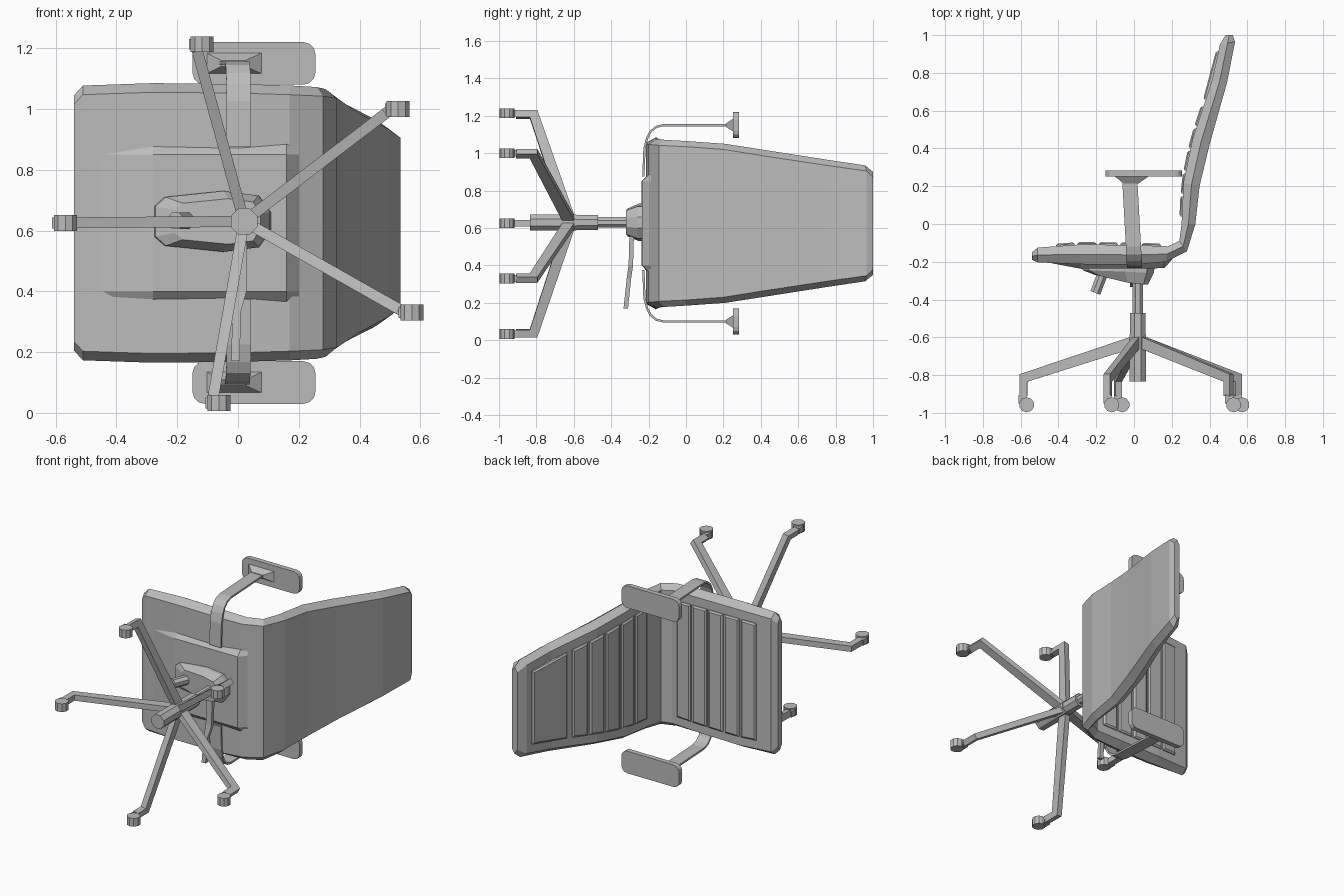
import bpy, bmesh
from math import sin, cos, pi
from mathutils import Vector

if "Cube" in bpy.data.objects:
    bpy.data.objects.remove(bpy.data.objects["Cube"])

GREY = bpy.data.materials.new("plain grey")
GREY.use_nodes = True
GREY.diffuse_color = (0.5, 0.5, 0.5, 1)
GREY.node_tree.nodes["Principled BSDF"].inputs["Base Color"].default_value = (0.5, 0.5, 0.5, 1)
MID = 0.625   # height of the chair's middle plane, as it lies on its side
HUB = Vector((0.02, 0, 0.63))


def loft(name, rings):
    """Join rings of equal length into a closed flat-shaded solid."""
    bm = bmesh.new()
    loops = [[bm.verts.new(p) for p in r] for r in rings]
    n = len(loops[0])
    for a, b in zip(loops, loops[1:]):
        for i in range(n):
            j = (i + 1) % n
            bm.faces.new((a[i], a[j], b[j], b[i]))
    bm.faces.new(loops[0])
    bm.faces.new(loops[-1])
    bmesh.ops.recalc_face_normals(bm, faces=bm.faces)
    mesh = bpy.data.meshes.new(name)
    bm.to_mesh(mesh)
    bm.free()
    mesh.materials.append(GREY)
    obj = bpy.data.objects.new(name, mesh)
    bpy.context.collection.objects.link(obj)
    return obj


def tube(name, a, b, ra, rb=None, sides=8):
    a, b = Vector(a), Vector(b)
    q = (b - a).to_track_quat('Z', 'Y')

    def ring(c, r):
        return [c + q @ Vector((r * cos((i + .5) * 2 * pi / sides), r * sin((i + .5) * 2 * pi / sides), 0))
                for i in range(sides)]
    return loft(name, [ring(a, ra), ring(b, rb or ra)])


def rect(x0, x1, z0, z1, y):
    return [(x0, y, z0), (x1, y, z0), (x1, y, z1), (x0, y, z1)]


# Seat and backrest shell: inner point, outer point, half width
stations = [
    ((-.54, -.15), (-.54, -.19), .42), ((-.51, -.125), (-.51, -.203), .452),
    ((-.28, -.108), (-.28, -.213), .46), ((0, -.112), (0, -.215), .457),
    ((.18, -.118), (.17, -.2), .452), ((.24, -.09), (.28, -.145), .447),
    ((.252, 0), (.325, 0), .44), ((.262, .22), (.347, .2), .425),
    ((.31, .45), (.40, .42), .39), ((.413, .76), (.493, .75), .34),
    ((.455, .95), (.535, .965), .31), ((.485, 1), (.523, 1), .275)]
rings = []
for inner, outer, w in stations:
    mid = [(a + b) / 2 for a, b in zip(inner, outer)]
    e = .03
    rings.append([(*inner, MID - w + e), (*inner, MID + w - e), (*mid, MID + w),
                  (*outer, MID + w - e), (*outer, MID - w + e), (*mid, MID - w)])
loft("seat_and_back_shell", rings)


# Raised cushion ribs, spread evenly along the inner surface
def along(pts, d):
    for (a, wa), (b, wb) in zip(pts, pts[1:]):
        length = (b - a).length
        if d <= length + 1e-6:
            t = d / length
            return a.lerp(b, t), wa + (wb - wa) * t
        d -= length
    return pts[-1]


def ribs(name, first, last, spans):
    pts = [(Vector((*s[0], 0)), s[2] - .085) for s in stations[first:last + 1]]
    total = sum((b[0] - a[0]).length for a, b in zip(pts, pts[1:]))
    for k, (s0, s1) in enumerate(spans):
        (p, wp), (q, wq) = along(pts, s0 * total), along(pts, s1 * total)
        t = (q - p).normalized()
        n = Vector((-t.y, t.x, 0))

        def layer(h, inset):
            out = []
            for c, w, s in ((p, wp, 1), (q, wq, -1)):
                c = c + n * h + t * inset * s
                ends = [c + Vector((0, 0, MID - w + inset)), c + Vector((0, 0, MID + w - inset))]
                out += ends if s > 0 else ends[::-1]
            return out
        loft(f"{name}_{k + 1}", [layer(-.015, 0), layer(.006, 0), layer(.013, .01)])


ribs("seat_rib", 1, 4, [(.14 + .165 * k, .285 + .165 * k) for k in range(5)])
ribs("back_rib", 6, 10, [(.04 + .125 * k, .15 + .125 * k) for k in range(5)] + [(.69, .96)])

# Underside tray with sloping sides
tray = [(-.53, -.19), (-.28, -.237), (.16, -.234), (.2, -.19)]
edge = [(-.53, -.18), (-.28, -.205), (.16, -.2), (.2, -.18)]
loft("underside_tray", [[(x, y, MID + z) for x, y in prof]
     for prof, z in ((edge, -.26), (tray, -.225), (tray, .225), (edge, .26))])

# Tilt mechanism housing
half = [(-.285, .05), (-.25, .08), (-.05, .1), (.07, .085), (.11, .03)]
outline = half + [(x, -z) for x, z in reversed(half)]
loft("tilt_housing", [
    [(x, -.22, .63 + z) for x, z in outline],
    [(x * .95, -.245 - max(0, x + .2) * .05, .63 + z) for x, z in outline],
    [(.02 + (x - .02) * (.75 if x < 0 else .6), -.32 + max(0, -x) * .18, .63 + z * .75) for x, z in outline]])
tube("tilt_knob", (-.165, -.26, .632), (-.205, -.365, .632), .03)
loft("height_lever", [[(x + dx, y + dy, z) for dx, dy in ((-r, -.012), (r, -.012), (r, .012), (-r, .012))]
     for x, y, z, r in ((.01, -.29, .58, .02), (.008, -.295, .4, .02), (-.005, -.305, .33, .014),
                        (-.008, -.322, .17, .014))])

# Gas lift column
for name, y0, y1, r in (("lift_piston", -.48, -.3, .03), ("lift_sleeve", -.6, -.47, .044),
                        ("lift_base", -.835, -.585, .047)):
    tube(name, (HUB.x, y0, HUB.z), (HUB.x, y1, HUB.z), r)

# Five legs with casters
for k, (x, z) in enumerate([(-.59, .625), (-.14, 1.213), (.505, 1.0), (.55, .33), (-.085, .033)], 1):
    end = Vector((x, 0, z))
    d = (end - HUB).normalized()
    side = Vector((-d.z, 0, d.x))
    R = (end - HUB).length + .015
    prof = [(0, -.585), (R, -.795), (R, -.91), (R - .04, -.91), (R - .04, -.835), (0, -.65)]
    loft(f"leg_{k}", [[HUB + d * r + side * s + Vector((0, y, 0)) for r, y in prof] for s in (-.018, .018)])
    c = Vector((x + .022, -.957, z))
    off = Vector((0, 0, .026))
    tube(f"caster_{k}", c - off, c + off, .04, sides=10)
    fork = [rect(x - .022, x + .022, z - .018, z + .018, y) for y in (-.905, -.95)]
    loft(f"caster_fork_{k}", fork)

# Armrests, mirrored about the middle plane
strap = [(.23, .525), (-.12, .525), (-.16, .515), (-.19, .49), (-.208, .455), (-.222, .40), (-.228, .25)]
for side, s in (("left", 1), ("right", -1)):
    pad = []
    for cx, cz, a0 in ((.215, .555, 0), (-.11, .555, 1), (-.11, .495, 2), (.215, .495, 3)):
        for i in range(4):
            a = (a0 + i / 3) * pi / 2
            pad.append((cx + .04 * cos(a), MID + s * (cz + .04 * sin(a))))
    loft(f"{side}_armrest_pad", [[(x, y, z) for x, z in pad] for y in (.252, .284)])
    loft(f"{side}_armrest_bracket", [
        rect(-.105, .08, MID + s * .49, MID + s * .56, .254),
        rect(-.055, .025, MID + s * .515, MID + s * .535, .215)])
    sections = []
    for i, (y, z) in enumerate(strap):
        a, b = strap[max(i - 1, 0)], strap[min(i + 1, len(strap) - 1)]
        t = Vector((b[0] - a[0], b[1] - a[1])).normalized() * .006
        cx = .003 - .055 * (y + .228)
        sections.append([(cx + dx, y + t.y * m, MID + s * (z - t.x * m))
                         for dx, m in ((-.04, -1), (.04, -1), (.04, 1), (-.04, 1))])
    loft(f"{side}_armrest_strap", sections)
